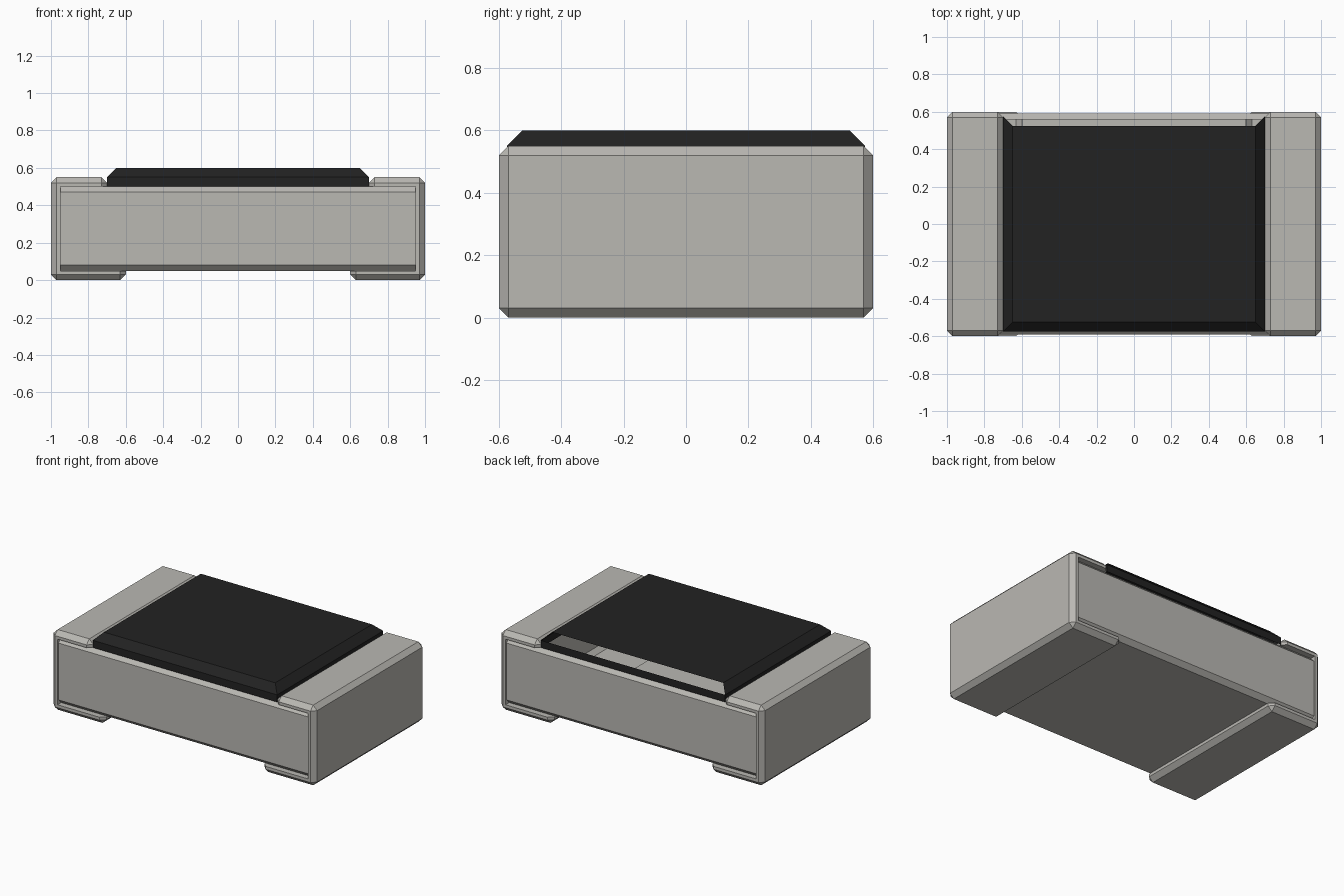
import bpy, bmesh
from mathutils import Vector

if "Cube" in bpy.data.objects:
    bpy.data.objects.remove(bpy.data.objects["Cube"], do_unlink=True)


def material(name, rgb):
    m = bpy.data.materials.new(name)
    m.use_nodes = True
    m.diffuse_color = (*rgb, 1)
    bsdf = m.node_tree.nodes["Principled BSDF"]
    bsdf.inputs["Base Color"].default_value = (*rgb, 1)
    bsdf.inputs["Roughness"].default_value = 0.6
    return m


GREY = material("warm_grey", (0.49, 0.48, 0.45))
BLACK = material("coating_black", (0.016, 0.016, 0.016))


def finish(bm, name, mat):
    mesh = bpy.data.meshes.new(name)
    bm.to_mesh(mesh)
    bm.free()
    mesh.materials.append(mat)
    obj = bpy.data.objects.new(name, mesh)
    bpy.context.collection.objects.link(obj)
    return obj


def box(half_x, half_y, z0, z1):
    bm = bmesh.new()
    bmesh.ops.create_cube(bm, size=2)
    for v in bm.verts:
        v.co = Vector((v.co.x * half_x, v.co.y * half_y, z0 if v.co.z < 0 else z1))
    return bm


def chamfer(bm, edges, width):
    bmesh.ops.bevel(bm, geom=edges, offset=width, offset_type='OFFSET',
                    segments=1, profile=0.5, affect='EDGES', clamp_overlap=False)
    bmesh.ops.recalc_face_normals(bm, faces=bm.faces)


def cut(bm, axis, pos):
    no, co = Vector((0, 0, 0)), Vector((0, 0, 0))
    no[axis], co[axis] = 1, pos
    bmesh.ops.bisect_plane(bm, geom=bm.verts[:] + bm.edges[:] + bm.faces[:],
                           plane_co=co, plane_no=no)


def remove_faces(bm, rule):
    bm.normal_update()
    doomed = [f for f in bm.faces if rule(f.calc_center_median(), f.normal)]
    bmesh.ops.delete(bm, geom=doomed, context='FACES')


# Body: hollow shell, chamfered along its length, open under the coating
bm = box(0.95, 0.59, 0.05, 0.5)
chamfer(bm, [e for e in bm.edges
             if abs(e.verts[0].co.x - e.verts[1].co.x) > 1], 0.03)
for x in (-0.6, 0.6):
    cut(bm, 0, x)
remove_faces(bm, lambda c, n: abs(n.x) > 0.9 or n.z > 0.9
             or (n.z < -0.9 and abs(c.x) > 0.6))
finish(bm, "body", GREY)


# End caps: C-shaped profile with chamfered outer edges, hollow behind the body
OUTER = [(0.7, 0.5), (0.7, 0.55), (1, 0.55), (1, 0), (0.6, 0), (0.6, 0.05)]
INNER = [(0.95, 0.05), (0.95, 0.5)]


def end_cap(name, side):
    bm = bmesh.new()
    face = bm.faces.new([bm.verts.new((side * x, -0.6, z)) for x, z in OUTER + INNER])
    ext = bmesh.ops.extrude_face_region(bm, geom=[face], use_keep_orig=True)
    for v in ext["geom"]:
        if isinstance(v, bmesh.types.BMVert):
            v.co.y = 0.6
    bmesh.ops.recalc_face_normals(bm, faces=bm.faces)

    def on_inner(v):
        return 0.04 < v.co.z < 0.51
    # Every edge touching the outside, but none lying along the inner pocket
    chamfer(bm, [e for e in bm.edges
                 if not (on_inner(e.verts[0]) and on_inner(e.verts[1]))], 0.03)
    for y in (-0.56, 0.56):
        cut(bm, 1, y)

    def pocket(c, n):
        flat = abs(n.z) > 0.9 and 0.04 < c.z < 0.51
        wall = abs(n.x) > 0.9 and abs(abs(c.x) - 0.95) < 0.005
        return abs(c.y) < 0.56 and (flat or wall)
    remove_faces(bm, pocket)
    return finish(bm, name, GREY)


end_cap("end_cap_left", 1)
end_cap("end_cap_right", -1)

# Top coating: chamfered slab, open below and along the back slope
bm = box(0.7, 0.575, 0.5, 0.6)
chamfer(bm, [e for e in bm.edges if all(v.co.z > 0.55 for v in e.verts)], 0.05)
remove_faces(bm, lambda c, n: n.z < -0.9 or (n.y > 0.3 and n.z > 0.3))
finish(bm, "top_coating", BLACK)
